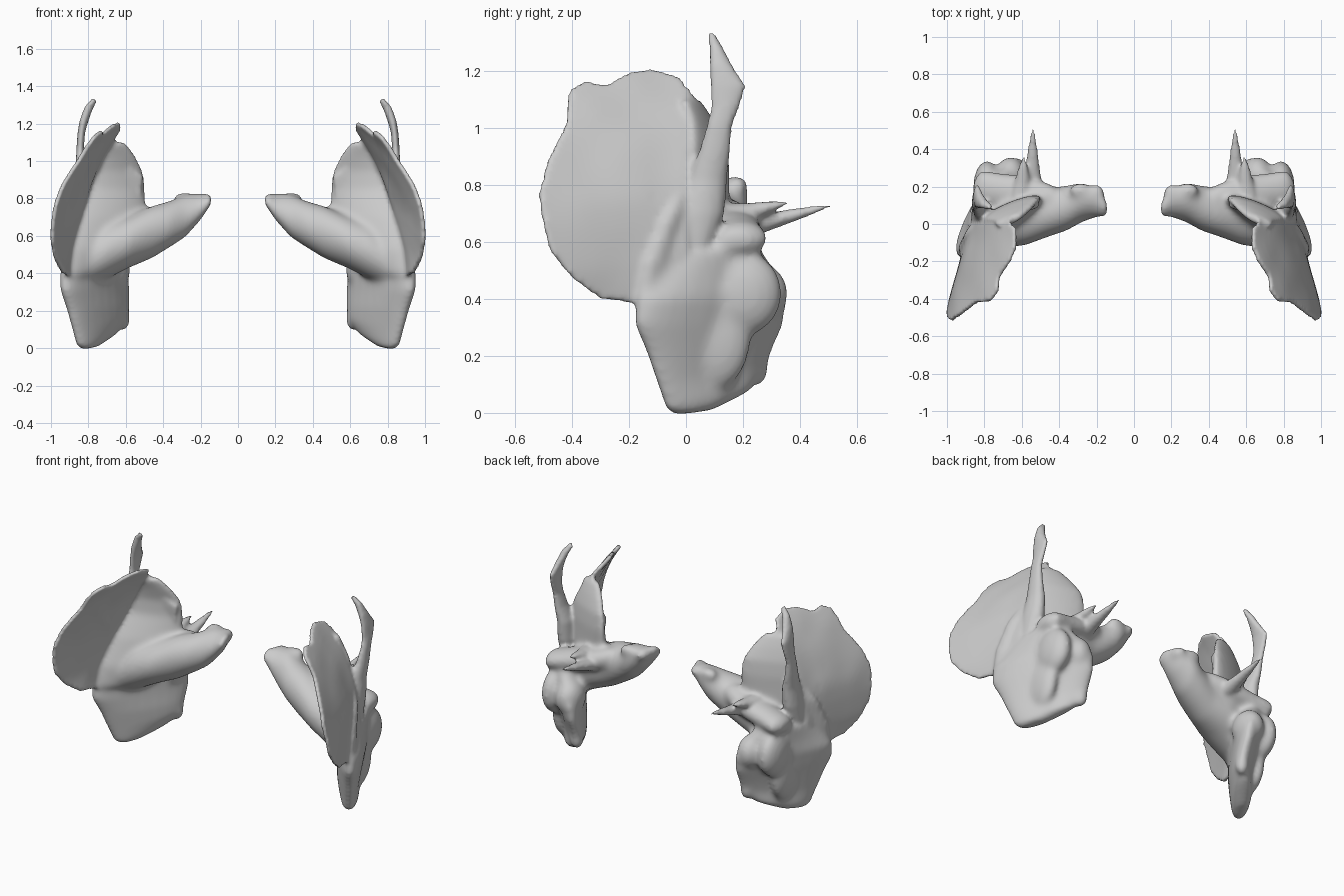
import bpy, bmesh, math
from mathutils import Vector, noise

if "Cube" in bpy.data.objects:
    bpy.data.objects.remove(bpy.data.objects["Cube"])

parts = []

def finish(bm, name):
    bmesh.ops.recalc_face_normals(bm, faces=bm.faces)
    me = bpy.data.meshes.new(name)
    bm.to_mesh(me)
    bm.free()
    ob = bpy.data.objects.new(name, me)
    bpy.context.collection.objects.link(ob)
    parts.append(ob)

def loft(name, rings, n=24):
    """Closed tube through rings (centre, half-axis a, half-axis b)."""
    bm = bmesh.new()
    loops = []
    for c, a, b in rings:
        c, a, b = Vector(c), Vector(a), Vector(b)
        loops.append([bm.verts.new(c + a * math.cos(t * math.tau / n) + b * math.sin(t * math.tau / n))
                      for t in range(n)])
    for p, q in zip(loops, loops[1:]):
        for i in range(n):
            j = (i + 1) % n
            bm.faces.new((p[i], p[j], q[j], q[i]))
    bm.faces.new(loops[0][::-1])
    bm.faces.new(loops[-1])
    finish(bm, name)

def blob(name, c, r):
    bm = bmesh.new()
    bmesh.ops.create_uvsphere(bm, u_segments=20, v_segments=12, radius=1)
    for v in bm.verts:
        v.co = Vector(c) + Vector((v.co.x * r[0], v.co.y * r[1], v.co.z * r[2]))
    finish(bm, name)

def fuse(name, voxel, smooth_steps):
    """Join all parts made so far into one softened skin."""
    bpy.ops.object.select_all(action='DESELECT')
    for ob in parts:
        ob.select_set(True)
    bone = parts[0]
    bpy.context.view_layer.objects.active = bone
    bpy.ops.object.join()
    bone.name = name
    rm = bone.modifiers.new("fuse", 'REMESH')
    rm.mode = 'VOXEL'
    rm.voxel_size = voxel
    rm.use_smooth_shade = True
    sm = bone.modifiers.new("soften", 'SMOOTH')
    sm.factor = .5
    sm.iterations = smooth_steps
    for m in ("fuse", "soften"):
        bpy.ops.object.modifier_apply(modifier=m)
    parts[:] = [bone]
    return bone

# inner wedge reaching towards the middle
loft("inner_wedge", [
    ((.14, .075, .80), (0, .04, .01), (0, 0, .028)),
    ((.20, .115, .755), (0, .08, .03), (0, -.01, .065)),
    ((.28, .115, .71), (0, .105, .05), (0, -.02, .105)),
    ((.36, .085, .665), (0, .12, .03), (0, -.02, .12)),
    ((.46, .06, .62), (0, .13, 0), (0, 0, .14)),
    ((.58, .045, .57), (0, .16, 0), (0, 0, .14)),
    ((.70, .03, .52), (0, .16, 0), (0, 0, .15)),
    ((.80, .01, .46), (0, .14, 0), (0, 0, .13))])
blob("wedge_knob", (.29, .18, .795), (.06, .04, .04))
blob("wedge_tip_knob", (.20, .16, .79), (.045, .055, .04))

# sloping floor between the plate and the wedge
loft("sloping_floor", [
    ((.84, -.09, .39), (.10, -.08, 0), (.02, .05, 0)),
    ((.76, -.03, .53), (.18, -.11, 0), (.02, .07, 0)),
    ((.70, .03, .70), (.21, -.10, 0), (.02, .065, 0)),
    ((.66, .075, .85), (.17, -.07, 0), (.01, .04, 0)),
    ((.65, .075, .95), (.15, -.06, 0), (.01, .032, 0)),
    ((.65, .05, 1.03), (.11, -.04, 0), (.01, .028, 0)),
    ((.67, .01, 1.11), (.07, -.03, 0), (.01, .022, 0))])

# lower oblique wall
loft("lower_wall", [
    ((.795, .02, .0), (-.035, .07, .008), (.03, .025, 0)),
    ((.755, .08, .045), (-.10, .15, .035), (.045, .035, 0)),
    ((.735, .09, .13), (-.145, .19, .03), (.05, .04, 0)),
    ((.75, .08, .22), (-.16, .22, 0), (.06, .045, 0)),
    ((.765, .08, .31), (-.175, .26, 0), (.065, .05, 0)),
    ((.77, .09, .40), (-.17, .26, 0), (.07, .055, 0)),
    ((.765, .10, .48), (-.13, .22, 0), (.07, .055, 0)),
    ((.77, .10, .58), (-.08, .15, 0), (.07, .06, 0))])
blob("rear_bulge", (.785, .20, .42), (.075, .14, .15))
blob("rear_lobe", (.66, .25, .42), (.085, .11, .11))
blob("lower_bulge", (.79, .10, .26), (.06, .13, .18))
blob("inner_corner", (.615, .25, .15), (.04, .04, .06))

# ear ring behind the socket
loft("ear_tube", [
    ((.86, .18, .61), (0, .05, 0), (0, 0, .03)),
    ((.82, .19, .61), (0, .10, 0), (0, 0, .06)),
    ((.70, .17, .63), (0, .10, 0), (0, 0, .07)),
    ((.56, .16, .66), (0, .10, 0), (0, 0, .07)),
    ((.44, .14, .69), (0, .07, 0), (0, 0, .07)),
    ((.38, .13, .70), (0, .04, 0), (0, 0, .04))])
fuse("bone_core", .0125, 18)

# curved fan-shaped side plate, curling inward towards +y
outline = [(-.19, .385), (-.30, .40), (-.40, .475), (-.475, .57), (-.50, .67), (-.515, .77),
           (-.485, .89), (-.42, 1.02), (-.41, 1.135), (-.36, 1.17), (-.28, 1.155), (-.20, 1.20),
           (-.12, 1.215), (-.02, 1.185), (.04, 1.10), (.075, 1.0), (.11, .92), (.115, .82),
           (.105, .70), (.07, .55), (.03, .42), (-.06, .33)]
C = Vector((-.1, .75))

def plate_point(y, z):
    x = 1.0 - .62 * (z - .55) ** 2 - .25 * (y + .45) - 22 * max(0, y) ** 2
    return Vector((x, y, z))

def plate_normal(p):
    du = plate_point(p.y + .01, p.z) - p
    dv = plate_point(p.y, p.z + .01) - p
    return du.cross(dv).normalized()

rim = []
for i, p in enumerate(outline):
    q = outline[(i + 1) % len(outline)]
    for k in range(4):
        rim.append(Vector(p).lerp(Vector(q), k / 4))
bm = bmesh.new()
M, R = len(rim), 12
sides = [[], []]
for r in range(1, R + 1):
    rows = [[], []]
    for e in rim:
        p = plate_point(*C.lerp(e, r / R))
        nrm = plate_normal(p)
        t = .024 + .035 * (1 - r / R)
        wob = .006 * noise.noise(p * 6)
        rows[0].append(bm.verts.new(p + nrm * wob))
        rows[1].append(bm.verts.new(p - nrm * (t - wob)))
    sides[0].append(rows[0])
    sides[1].append(rows[1])
for s in sides:
    bm.faces.new(s[0])
    for a, b in zip(s, s[1:]):
        for i in range(M):
            j = (i + 1) % M
            bm.faces.new((a[i], a[j], b[j], b[i]))
for i in range(M):
    j = (i + 1) % M
    bm.faces.new((sides[0][-1][i], sides[0][-1][j], sides[1][-1][j], sides[1][-1][i]))
finish(bm, "side_plate")

# pointed spikes
def spike(name, base, tip, r):
    loft(name, [(Vector(base).lerp(Vector(tip), t), (r * s, 0, 0), (0, 0, r * s * .8))
                for t, s in ((0, 1.4), (.35, .9), (.7, .55), (1, .15))])

spike("long_spike", (.545, .17, .64), (.54, .515, .73), .045)
spike("short_spike", (.60, .14, .68), (.59, .36, .74), .05)

# arched prong
loft("arched_prong", [
    ((.82, .03, .58), (.05, 0, 0), (0, .06, 0)),
    ((.815, .045, .70), (.055, 0, 0), (0, .09, 0)),
    ((.815, .075, .82), (.045, 0, 0), (0, .07, 0)),
    ((.835, .10, .92), (.03, 0, 0), (0, .055, 0)),
    ((.845, .118, 1.01), (.022, 0, 0), (0, .046, 0)),
    ((.843, .14, 1.08), (.02, 0, 0), (0, .054, .01)),
    ((.838, .147, 1.15), (.02, 0, 0), (0, .065, 0)),
    ((.825, .128, 1.21), (.022, 0, .006), (0, .048, -.01)),
    ((.80, .108, 1.28), (.02, 0, .012), (0, .028, -.01)),
    ((.765, .092, 1.33), (.012, 0, .01), (0, .014, -.005))])

# fuse into one bone and mirror the pair
bone = fuse("paired_side_bone", .0115, 5)
mi = bone.modifiers.new("pair", 'MIRROR')
mi.use_axis[0] = True
for p in bone.data.polygons:
    p.use_smooth = True
